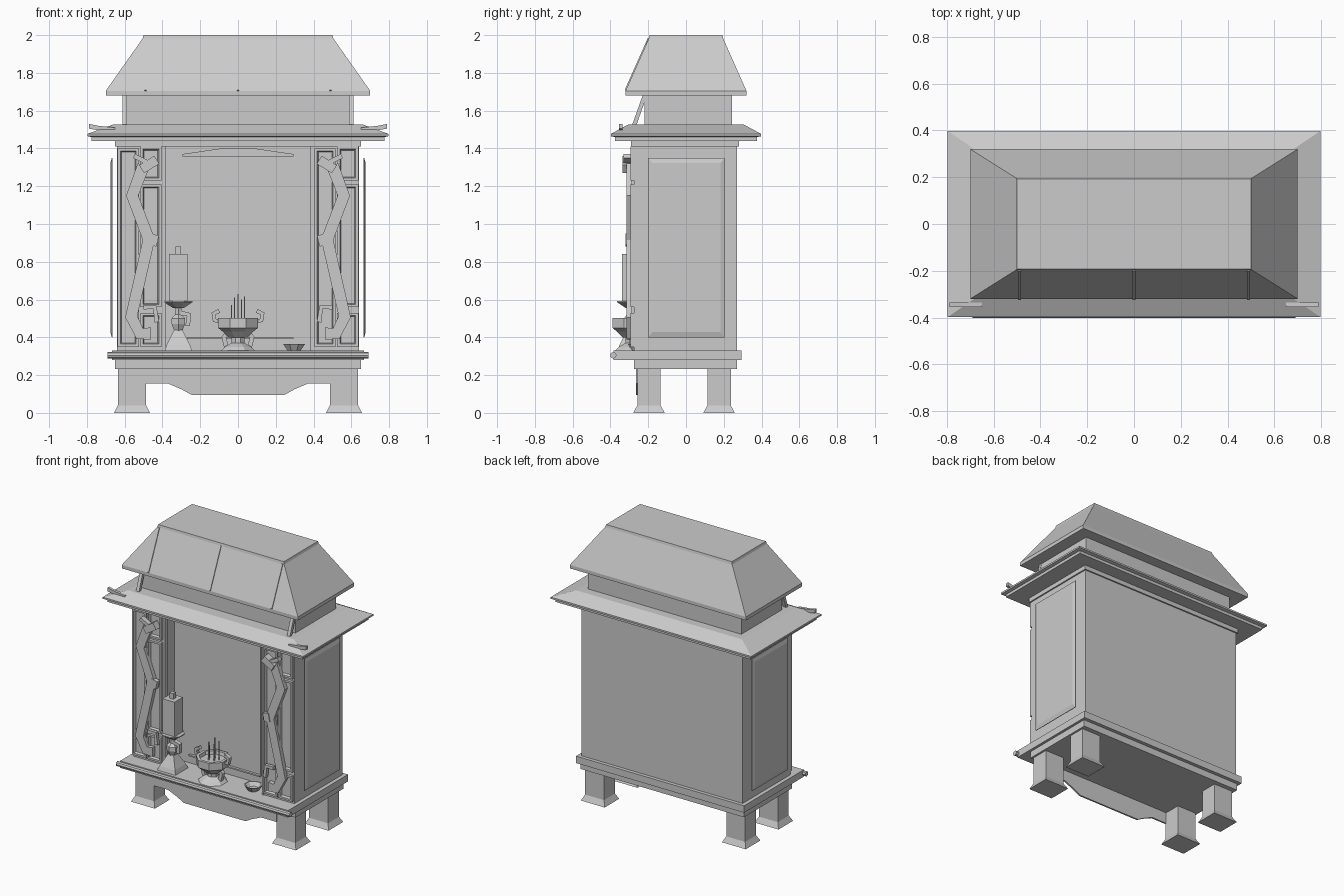
import bpy, bmesh, math
from mathutils import Vector

if "Cube" in bpy.data.objects:
    bpy.data.objects.remove(bpy.data.objects["Cube"])

grey = bpy.data.materials.new("plain_grey")
grey.diffuse_color = (0.6, 0.6, 0.6, 1)
grey.use_nodes = True
grey.node_tree.nodes["Principled BSDF"].inputs["Base Color"].default_value = grey.diffuse_color


def finish(name, bm):
    bmesh.ops.recalc_face_normals(bm, faces=bm.faces)
    me = bpy.data.meshes.new(name)
    bm.to_mesh(me)
    bm.free()
    me.materials.append(grey)
    ob = bpy.data.objects.new(name, me)
    bpy.context.collection.objects.link(ob)
    return ob


def loft(name, rings):
    """Skin a list of equal-length point rings and cap both ends."""
    bm = bmesh.new()
    rows = [[bm.verts.new(p) for p in r] for r in rings]
    n = len(rows[0])
    for a, b in zip(rows, rows[1:]):
        for i in range(n):
            bm.faces.new((a[i], a[(i + 1) % n], b[(i + 1) % n], b[i]))
    bm.faces.new(rows[0])
    bm.faces.new(rows[-1])
    return finish(name, bm)


def tiers(name, cx, cy, levels):
    """Stacked rectangles: (half x, half y, z)."""
    return loft(name, [[(cx - a, cy - b, z), (cx + a, cy - b, z), (cx + a, cy + b, z), (cx - a, cy + b, z)]
                       for a, b, z in levels])


def box(name, x0, x1, y0, y1, z0, z1):
    return tiers(name, (x0 + x1) / 2, (y0 + y1) / 2,
                 [((x1 - x0) / 2, (y1 - y0) / 2, z) for z in (z0, z1)])


def turned(name, cx, cy, profile, n=8):
    """Faceted turned shape from (radius, z) pairs."""
    k = 1 / math.cos(math.pi / n)
    return loft(name, [[(cx + r * k * math.cos((i + .5) * math.tau / n),
                         cy + r * k * math.sin((i + .5) * math.tau / n), z) for i in range(n)]
                       for r, z in profile])


def plate(name, pts, y0, y1):
    """Front-facing outline (x, z) given a depth."""
    return loft(name, [[(x, y, z) for x, z in pts] for y in (y0, y1)])


def ribbon(name, path, w, y0, y1):
    """Bent strip of width w following (x, z) points."""
    p = [Vector(q) for q in path]
    left, right = [], []
    for i, q in enumerate(p):
        d1 = (q - p[max(i - 1, 0)]).normalized()
        d2 = (p[min(i + 1, len(p) - 1)] - q).normalized()
        d = (d1 + d2).normalized()
        nrm = Vector((-d.y, d.x)) * w / 2
        left.append(q + nrm)
        right.append(q - nrm)
    rings = [[(a.x, y0, a.y), (b.x, y0, b.y), (b.x, y1, b.y), (a.x, y1, a.y)] for a, b in zip(left, right)]
    return loft(name, rings)


# Legs with flared feet
for s in (-1, 1):
    for cy, word in ((-.196, "front"), (.175, "back")):
        tiers(word + "_leg", s * .561, cy, [(.095, .083, 0), (.075, .062, .04), (.075, .062, .24)])

# Shaped apron between the front legs
half = [(.49, .24), (.49, .155), (.37, .155), (.3, .125), (.245, .095)]
plate("apron", half + [(-x, z) for x, z in reversed(half)], -.265, -.253)

# Base slabs and front moulding
box("lower_base", -.65, .65, -.275, .27, .233, .28)
box("upper_base", -.668, .668, -.385, .295, .28, .33)
loft("base_moulding", [[(x, -.385 + .017 * math.cos(i * math.tau / 8), .305 + .017 * math.sin(i * math.tau / 8))
                        for i in range(8)] for x in (-.69, .69)])

# Cabinet body around the open niche
box("cabinet_back", -.64, .64, -.15, .27, .33, 1.41)
for s in (-1, 1):
    a, b = sorted((s * .4, s * .64))
    box("cabinet_column", a, b, -.275, -.15, .33, 1.41)
    a, b = sorted((s * .385, s * .4))
    box("niche_edge", a, b, -.28, -.25, .33, 1.41)
    # Bevelled side panel
    loft("side_panel", [[(s * x, y0, z0), (s * x, y1, z0), (s * x, y1, z1), (s * x, y0, z1)]
                        for x, y0, y1, z0, z1 in ((.664, -.2, .205, .4, 1.35), (.668, -.2, .205, .4, 1.35),
                                                  (.676, -.178, .183, .428, 1.323))])
box("niche_panel", -.29, .29, -.157, -.15, .4, 1.36)
box("niche_ledge", -.27, .295, -.175, -.15, .39, .4)
plate("niche_pelmet", [(-.295, 1.357), (.295, 1.357), (.295, 1.37), (.07, 1.403), (-.07, 1.403), (-.295, 1.37)],
      -.172, -.15)


# Framed panels on the columns
def frame(x0, x1, z0, z1, t=.014):
    bm = bmesh.new()
    rings = []
    for d, y in ((0, -.274), (0, -.295), (t, -.295), (t + .006, -.278)):
        rings.append([bm.verts.new(p) for p in ((x0 + d, y, z0 + d), (x1 - d, y, z0 + d),
                                                (x1 - d, y, z1 - d), (x0 + d, y, z1 - d))])
    for a, b in zip(rings, rings[1:]):
        for i in range(4):
            bm.faces.new((a[i], a[(i + 1) % 4], b[(i + 1) % 4], b[i]))
    bm.faces.new(rings[-1])
    bm.faces.new(rings[0])
    finish("panel_frame", bm)


for dx in (0, 1.042):
    frame(-.637 + dx, -.525 + dx, .35, 1.4)
    for z0, z1 in ((.35, .53), (.56, 1.21), (1.23, 1.41)):
        frame(-.517 + dx, -.405 + dx, z0, z1)

# Winding carved creatures on the columns
for s in (-1, 1):
    body = [(.50, 1.31), (.56, 1.15), (.472, .918), (.565, .51), (.52, .42), (.46, .42)]
    ribbon("carved_body", [(s * x, z) for x, z in body], .065, -.315, -.285)
    ribbon("carved_head", [(s * .51, 1.29), (s * .43, 1.34)], .05, -.335, -.285)
    ribbon("carved_horn", [(s * .55, 1.36), (s * .47, 1.32)], .025, -.33, -.295)
    ribbon("carved_claw", [(s * .47, .92), (s * .425, .91)], .06, -.32, -.29)
    ribbon("carved_claw", [(s * .5, .56), (s * .44, .56), (s * .43, .48)], .025, -.315, -.29)

# Lower skirt roof with cornice
box("cornice", -.65, .65, -.29, .28, 1.41, 1.44)
tiers("skirt_roof", 0, 0, [(.775, .375, 1.44), (.775, .375, 1.46), (.797, .398, 1.465),
                           (.797, .398, 1.477), (.66, .305, 1.527)])
for s in (-1, 1):
    plate("eave_ornament", [(s * x, z) for x, z in ((.79, 1.505), (.79, 1.53), (.74, 1.52), (.65, 1.51),
                                                    (.65, 1.497), (.7, 1.49))], -.355, -.335)
    # Leaning struts below the upper eave
    loft("roof_strut", [[(s * .6 + dx, y, z) for y, z in ((-.285, 1.525), (-.262, 1.525),
                                                           (-.205, 1.685), (-.228, 1.685))]
                        for dx in (-.012, .012)])

# Neck and upper roof with ribs
box("roof_neck", -.61, .61, -.22, .243, 1.52, 1.69)
tiers("upper_roof", 0, 0, [(.7, .32, 1.68), (.7, .32, 1.705), (.505, .197, 1.982), (.5, .193, 2)])
for x in (-.49, 0, .49):
    loft("roof_rib", [[(x + dx, y, z) for y, z in ((-.324, 1.71), (-.315, 1.7), (-.19, 1.98), (-.202, 1.985))]
                      for dx in (-.006, .006)])

# Candle stand
cx, cy = -.316, -.29
tiers("candle_foot", cx, cy, [(.072, .072, .33), (.062, .062, .36), (.022, .022, .44)])
turned("candle_stem", cx, cy, [(.02, .43), (.035, .47), (.035, .5), (.018, .52), (.018, .56)], 6)
ribbon("candle_stem_arm", [(cx + .01, .53), (cx + .055, .52), (cx + .05, .46)], .025, cy - .015, cy + .015)
turned("candle_dish", cx, cy, [(.028, .555), (.074, .585), (.074, .592)])
box("candle", cx - .048, cx + .048, cy - .048, cy + .048, .592, .84)
box("candle_wick", cx - .015, cx + .015, cy - .015, cy + .015, .84, .88)

# Incense burner
cy = -.285
turned("burner_foot", 0, cy, [(.09, .33), (.07, .35), (.035, .37), (.035, .42)])
turned("burner_bowl", 0, cy, [(.05, .4), (.08, .43), (.105, .45), (.105, .503), (.085, .503), (.08, .48)])
for s in (-1, 1):
    ribbon("burner_handle", [(s * x, z) for x, z in ((.09, .485), (.125, .49), (.13, .525), (.1, .54))],
           .022, cy - .014, cy + .014)
    ribbon("burner_leg", [(s * x, z) for x, z in ((.05, .43), (.075, .4), (.06, .345))], .025, cy - .015, cy + .015)
for x, dy, top in ((-.035, .01, .57), (-.018, -.02, .61), (0, .02, .63), (.018, -.01, .6), (.035, .02, .615)):
    box("incense_stick", x - .003, x + .003, cy + dy - .003, cy + dy + .003, .47, top)

# Small offering dish
turned("offering_dish", .297, -.25, [(.035, .33), (.058, .365), (.05, .365), (.03, .34)])
